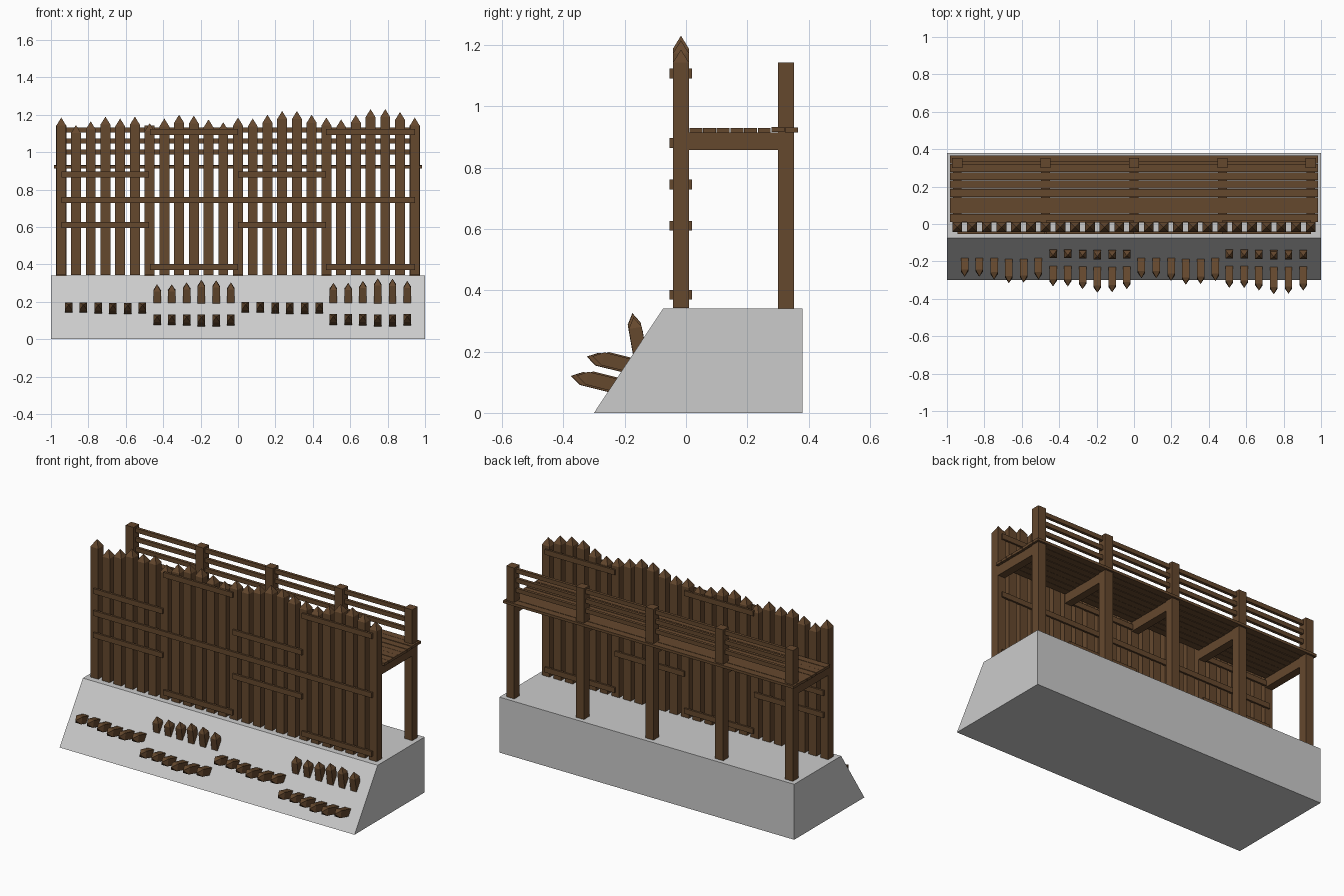
import bpy, bmesh, math, random
from mathutils import Matrix, Vector

if "Cube" in bpy.data.objects:
    bpy.data.objects.remove(bpy.data.objects["Cube"])

random.seed(4)
wood = bpy.data.materials.new("wood")
wood.diffuse_color = (0.13, 0.065, 0.027, 1)
wood.use_nodes = True
wood.node_tree.nodes["Principled BSDF"].inputs["Base Color"].default_value = wood.diffuse_color


def finish(name, bm, mat=wood):
    bmesh.ops.recalc_face_normals(bm, faces=bm.faces[:])
    me = bpy.data.meshes.new(name)
    bm.to_mesh(me)
    bm.free()
    ob = bpy.data.objects.new(name, me)
    bpy.context.collection.objects.link(ob)
    if mat:
        me.materials.append(mat)
    return ob


def box(name, x0, x1, y0, y1, z0, z1):
    bm = bmesh.new()
    bmesh.ops.create_cube(bm, size=1)
    size = Matrix.Diagonal((x1 - x0, y1 - y0, z1 - z0, 1))
    mid = Matrix.Translation(((x0 + x1) / 2, (y0 + y1) / 2, (z0 + z1) / 2))
    bm.transform(mid @ size)
    return finish(name, bm)


def pointed(name, base, width, depth, length, tip, lean=0):
    """Square post with a pyramid tip, leaning toward -y by lean degrees."""
    bm = bmesh.new()
    w, d = width / 2, depth / 2
    rings = [[bm.verts.new((sx * w, sy * d, z))
              for sx, sy in ((-1, -1), (1, -1), (1, 1), (-1, 1))]
             for z in (0, length - tip)]
    apex = bm.verts.new((0, 0, length))
    bm.faces.new(rings[0])
    for i in range(4):
        j = (i + 1) % 4
        bm.faces.new((rings[0][i], rings[0][j], rings[1][j], rings[1][i]))
        bm.faces.new((rings[1][i], rings[1][j], apex))
    bm.transform(Matrix.Translation(base) @ Matrix.Rotation(math.radians(lean), 4, 'X'))
    return finish(name, bm)


# Sloped stone base
bm = bmesh.new()
profile = [(-0.30, 0), (0.38, 0), (0.38, 0.34), (-0.075, 0.34)]
face = bm.faces.new([bm.verts.new((-1, y, z)) for y, z in profile])
ext = bmesh.ops.extrude_face_region(bm, geom=[face])["geom"]
bmesh.ops.translate(bm, vec=(2, 0, 0), verts=[v for v in ext if isinstance(v, bmesh.types.BMVert)])
finish("stone_base", bm, None)

# Palisade posts
tops = [1.185, 1.145, 1.165, 1.19, 1.18, 1.19, 1.155, 1.18, 1.2, 1.195, 1.175, 1.16, 1.185,
        1.18, 1.2, 1.22, 1.22, 1.2, 1.185, 1.175, 1.2, 1.23, 1.23, 1.215, 1.185]
for i, top in enumerate(tops):
    pointed("palisade_post", (-0.945 + i * 0.07875, -0.0165, 0.342), 0.053, 0.053, top - 0.342, 0.043)

# Horizontal rails on both faces of the palisade: z, then x spans
left, midl, midr, right = (-0.945, -0.475), (-0.47, 0), (0, 0.47), (0.47, 0.945)
rails = [(0.745, [(-0.945, 0.945)]), (1.107, [midl, right]), (0.88, [left, midr]),
         (0.61, [left, midr]), (0.385, [midl, right])]
for z, spans in rails:
    for x0, x1 in spans:
        for y0, y1 in ((-0.054, -0.04), (0.007, 0.02)):
            box("palisade_rail", x0, x1, y0, y1, z - 0.016, z + 0.016)

# Walkway: rear posts, joists, planks, hand rails
for i in range(5):
    x = -0.945 + i * 0.4725
    box("rear_post", x - 0.027, x + 0.027, 0.30, 0.353, 0.338, 1.142)
    box("joist", x - 0.024, x + 0.024, 0.0, 0.305, 0.857, 0.914)
for i in range(8):
    y = 0.011 + i * 0.0446
    dz = random.uniform(-0.002, 0.002)
    box("deck_plank", -0.985, 0.985, y, y + 0.042, 0.914 + dz, 0.93 + dz)
for z in (1.118, 1.06, 1.0):
    box("hand_rail", -0.945, 0.945, 0.318, 0.336, z - 0.013, z + 0.013)


# Defensive stakes in rows of six, varying in reach
reach = [0.0, 0.0, 0.015, 0.035, 0.032, 0.015]


def stake_row(name, x0, y, z, lean, length, extra=0):
    axis = Vector((0, -math.sin(math.radians(lean)), math.cos(math.radians(lean))))
    for i, r in enumerate(reach):
        base = Vector((x0 + i * 0.079, y, z - r * 0.3)) - axis * 0.05
        pointed(name, base, 0.04, 0.043, length + 0.05 + r + extra, 0.035, lean)


for x0, extra in ((-0.906, 0), (0.04, 0.008)):
    stake_row("middle_stake", x0, -0.195, 0.162, 76, 0.09, extra)
for x0, extra in ((-0.433, 0), (0.51, 0.008)):
    stake_row("lower_stake", x0, -0.235, 0.096, 76, 0.102, extra)
    stake_row("upper_stake", x0, -0.152, 0.205, 10, 0.09, extra)
